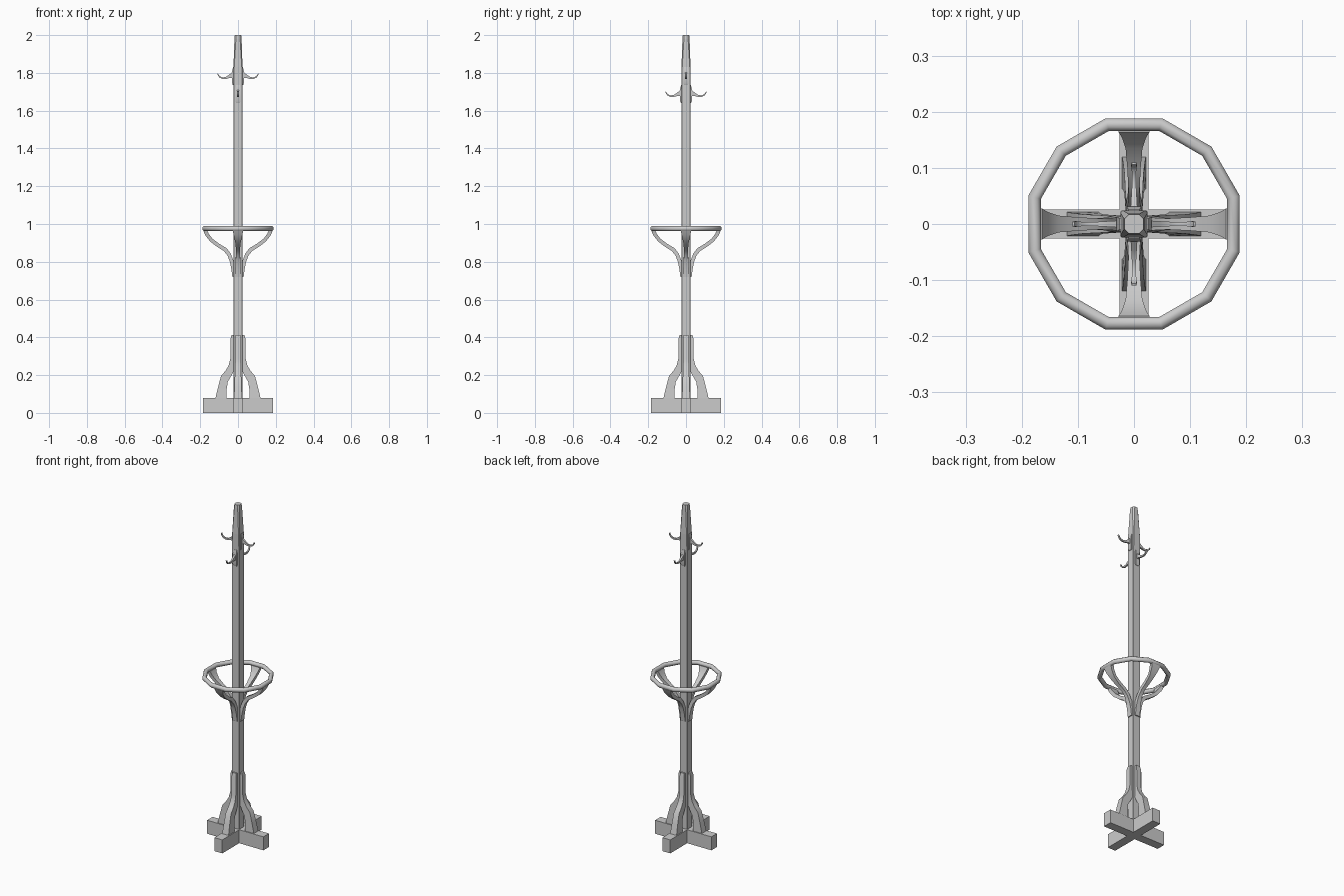
import bpy, bmesh, math
from mathutils import Matrix

if "Cube" in bpy.data.objects:
    bpy.data.objects.remove(bpy.data.objects["Cube"])


def finish(name, bm, smooth=False):
    bmesh.ops.recalc_face_normals(bm, faces=bm.faces)
    me = bpy.data.meshes.new(name)
    bm.to_mesh(me)
    bm.free()
    ob = bpy.data.objects.new(name, me)
    bpy.context.collection.objects.link(ob)
    if smooth:
        for p in me.polygons:
            p.use_smooth = True
        me.set_sharp_from_angle(angle=math.radians(35))
    return ob


def loft(name, rings, angle=0.0, smooth=False):
    """Skin a list of equal-sized point rings and cap both ends."""
    bm = bmesh.new()
    loops = [[bm.verts.new(p) for p in r] for r in rings]
    n = len(loops[0])
    for a, b in zip(loops, loops[1:]):
        for i in range(n):
            bm.faces.new((a[i], a[(i + 1) % n], b[(i + 1) % n], b[i]))
    bm.faces.new(loops[0])
    bm.faces.new(loops[-1])
    bm.transform(Matrix.Rotation(angle, 4, 'Z'))
    return finish(name, bm, smooth)


def strip(name, stations, angle):
    """Rectangular-section bracket; station = outer x,z, inner x,z, half width."""
    rings = [[(xo, -w, zo), (xo, w, zo), (xi, w, zi), (xi, -w, zi)]
             for xo, zo, xi, zi, w in stations]
    return loft(name, rings, angle, True)


def box(name, size, loc):
    bm = bmesh.new()
    bmesh.ops.create_cube(bm, size=1)
    bm.transform(Matrix.Translation(loc) @ Matrix.Diagonal((*size, 1)))
    return finish(name, bm)


# Pole with a chamfered, tapering top
def octagon(h, c, z):
    k = h - c
    return [(h, -k, z), (h, k, z), (k, h, z), (-k, h, z),
            (-h, k, z), (-h, -k, z), (-k, -h, z), (k, -h, z)]


loft("pole", [octagon(0.024, 0.002, 0.0), octagon(0.024, 0.002, 1.75),
              octagon(0.024, 0.004, 1.83), octagon(0.019, 0.008, 1.98),
              octagon(0.017, 0.008, 2.0)])

# Crossed foot bars
box("foot_bar_x", (0.37, 0.052, 0.08), (0, 0, 0.04))
box("foot_bar_y", (0.052, 0.37, 0.08), (0, 0, 0.04))

# Lower braces, ring arms and hooks profiles
brace = [(0.119, 0.08, 0.062, 0.08, 0.021), (0.106, 0.135, 0.060, 0.125, 0.019),
         (0.090, 0.195, 0.054, 0.165, 0.017), (0.067, 0.222, 0.038, 0.192, 0.016),
         (0.050, 0.25, 0.024, 0.22, 0.015), (0.041, 0.285, 0.022, 0.27, 0.014),
         (0.039, 0.395, 0.022, 0.395, 0.014), (0.034, 0.413, 0.022, 0.413, 0.012)]
arm = [(0.184, 0.965, 0.164, 0.970, 0.028), (0.171, 0.937, 0.155, 0.948, 0.022),
       (0.147, 0.907, 0.135, 0.922, 0.015), (0.112, 0.880, 0.101, 0.896, 0.012),
       (0.075, 0.857, 0.060, 0.872, 0.010), (0.055, 0.832, 0.038, 0.842, 0.011),
       (0.043, 0.80, 0.022, 0.80, 0.013), (0.035, 0.76, 0.022, 0.76, 0.015),
       (0.030, 0.72, 0.022, 0.72, 0.015)]
plate = [(0.027, -0.05, 0.021, -0.05, 0.010), (0.031, -0.04, 0.021, -0.04, 0.013),
         (0.031, 0.025, 0.021, 0.025, 0.013), (0.026, 0.045, 0.021, 0.045, 0.010)]
hook = [(0.029, -0.012, 0.029, 0.020, 0.006), (0.045, -0.012, 0.046, 0.006, 0.005),
        (0.062, -0.017, 0.063, -0.006, 0.004), (0.080, -0.018, 0.079, -0.009, 0.004),
        (0.097, -0.011, 0.094, -0.004, 0.004), (0.106, 0.000, 0.102, 0.003, 0.005),
        (0.110, 0.012, 0.106, 0.013, 0.004)]

for i in range(4):
    a = i * math.pi / 2
    strip(f"lower_brace_{i}", brace, a)
    strip(f"ring_arm_{i}", arm, a)
    z = 1.69 if i % 2 else 1.785
    for part, pts in (("hook_plate", plate), ("hook", hook)):
        strip(f"{part}_{i}", [(xo, zo + z, xi, zi + z, w)
                              for xo, zo, xi, zi, w in pts], a)

# Twelve-sided umbrella ring
bm = bmesh.new()
N, M = 12, 8
R, r = 0.1835, 0.0118
grid = []
for i in range(N):
    t = math.radians(15) + i * math.tau / N
    row = []
    for j in range(M):
        p = math.tau * (j + 0.5) / M
        d = R + r * 1.06 * math.cos(p)
        row.append(bm.verts.new((d * math.cos(t), d * math.sin(t),
                                 0.976 + 0.0135 * math.sin(p))))
    grid.append(row)
for i in range(N):
    for j in range(M):
        k, l = (i + 1) % N, (j + 1) % M
        bm.faces.new((grid[i][j], grid[k][j], grid[k][l], grid[i][l]))
ring = finish("umbrella_ring", bm)
for p in ring.data.polygons:
    p.use_smooth = True
ring.data.set_sharp_from_angle(angle=math.radians(50))
